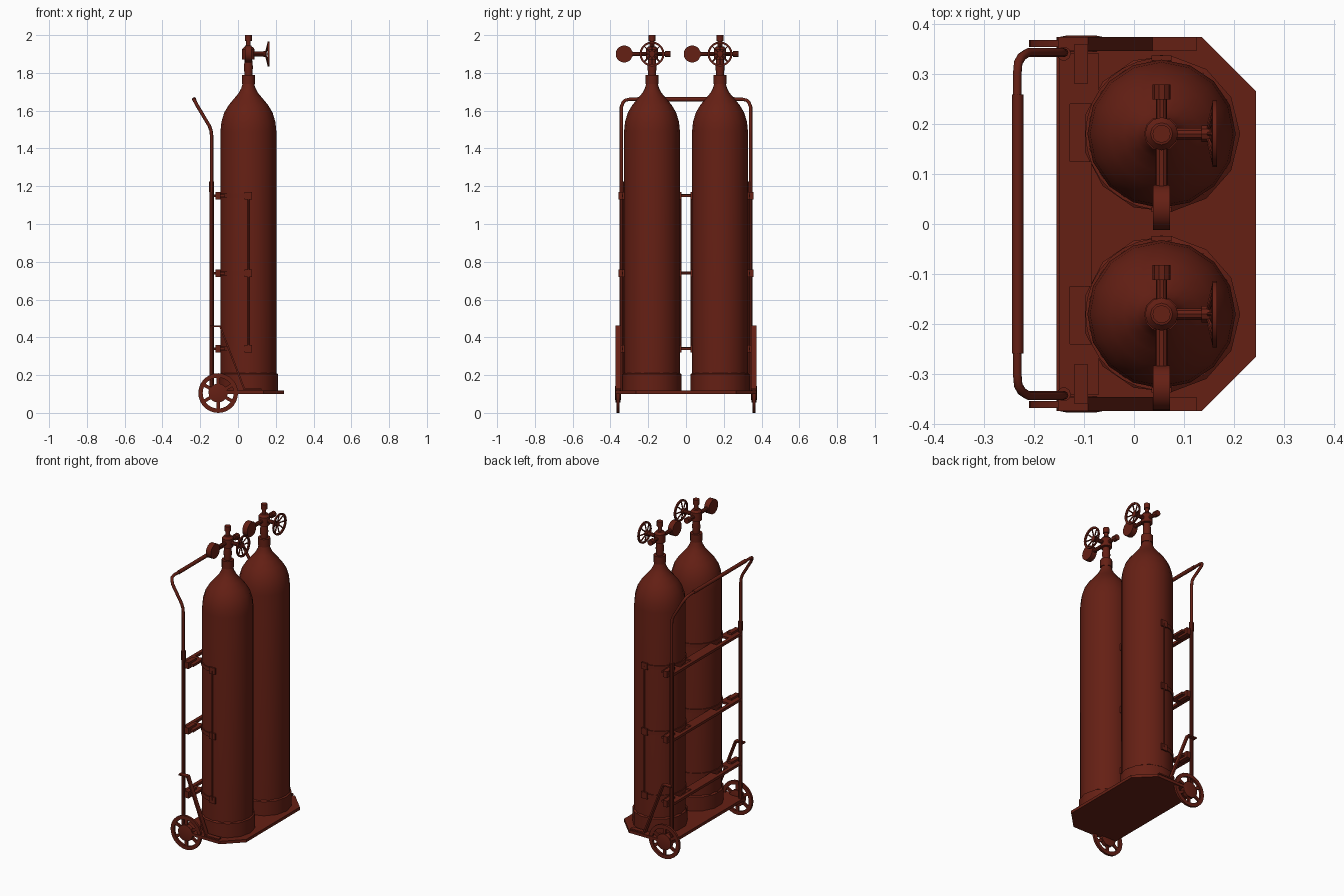
import bpy, bmesh, math
from mathutils import Vector

if "Cube" in bpy.data.objects:
    bpy.data.objects.remove(bpy.data.objects["Cube"])

red = bpy.data.materials.new("dark_red")
red.diffuse_color = (0.13, 0.014, 0.007, 1)
red.use_nodes = True
red.node_tree.nodes["Principled BSDF"].inputs["Base Color"].default_value = red.diffuse_color


def finish(name, bm, smooth=35):
    bmesh.ops.recalc_face_normals(bm, faces=bm.faces)
    me = bpy.data.meshes.new(name)
    bm.to_mesh(me)
    bm.free()
    ob = bpy.data.objects.new(name, me)
    bpy.context.collection.objects.link(ob)
    me.materials.append(red)
    if smooth:
        bpy.ops.object.select_all(action='DESELECT')
        ob.select_set(True)
        bpy.context.view_layer.objects.active = ob
        bpy.ops.object.shade_smooth_by_angle(angle=math.radians(smooth))
    return ob


def lathe(name, profile, origin=(0, 0, 0), axis=(0, 0, 1), n=12, ring=False, arc=None):
    """Spin (radius, height) points about an axis; ring closes the section, arc=(start, end) is partial."""
    bm = bmesh.new()
    q = Vector((0, 0, 1)).rotation_difference(Vector(axis))
    a0, a1 = arc or (0, 2 * math.pi)
    cols = []
    for i in range(n + 1 if arc else n):
        a = a0 + (a1 - a0) * i / n
        cols.append([bm.verts.new(Vector(origin) + q @ Vector((r * math.cos(a), r * math.sin(a), h)))
                     for r, h in profile])
    m = len(profile)
    for i in range(n):
        c, d = cols[i], cols[(i + 1) % len(cols)]
        for j in range(m if ring else m - 1):
            k = (j + 1) % m
            bm.faces.new((c[j], d[j], d[k], c[k]))
    if arc:
        bm.faces.new(cols[0])
        bm.faces.new(cols[-1])
    elif not ring:
        bm.faces.new([c[0] for c in cols])
        bm.faces.new([c[-1] for c in cols])
    return finish(name, bm)


def rod(name, a, b, r, n=10):
    a, b = Vector(a), Vector(b)
    return lathe(name, [(r, 0), (r, (b - a).length)], a, (b - a).normalized(), n)


def prism(name, pts, offset):
    bm = bmesh.new()
    f = bm.faces.new([bm.verts.new(p) for p in pts])
    new = bmesh.ops.extrude_face_region(bm, geom=[f])["geom"]
    bmesh.ops.translate(bm, vec=offset, verts=[v for v in new if isinstance(v, bmesh.types.BMVert)])
    return finish(name, bm, 0)


def box(name, x0, x1, y0, y1, z0, z1):
    return prism(name, [(x0, y0, z0), (x1, y0, z0), (x1, y1, z0), (x0, y1, z0)], (0, 0, z1 - z0))


def tube(name, pts, r):
    cu = bpy.data.curves.new(name, 'CURVE')
    cu.dimensions = '3D'
    cu.bevel_depth, cu.bevel_resolution, cu.use_fill_caps = r, 2, True
    sp = cu.splines.new('POLY')
    sp.points.add(len(pts) - 1)
    for p, c in zip(sp.points, pts):
        p.co = (*c, 1)
    ob = bpy.data.objects.new(name, cu)
    bpy.context.collection.objects.link(ob)
    cu.materials.append(red)
    bpy.ops.object.select_all(action='DESELECT')
    ob.select_set(True)
    bpy.context.view_layer.objects.active = ob
    bpy.ops.object.convert(target='MESH')
    bpy.ops.object.shade_smooth_by_angle(angle=math.radians(50))


# base plate with clipped front corners
prism("base_plate", [(-0.155, -0.373, 0.1), (0.135, -0.373, 0.1), (0.243, -0.265, 0.1),
                     (0.243, 0.265, 0.1), (0.135, 0.373, 0.1), (-0.155, 0.373, 0.1)], (0, 0, 0.018))

CX, VZ = 0.055, 1.9
HEIGHTS = (0.34, 0.74, 1.15)

for cy in (-0.18, 0.18):
    # gas cylinder and foot collar
    lathe("gas_cylinder", [(0.148, 0.115), (0.148, 1.49), (0.143, 1.54), (0.128, 1.59), (0.104, 1.63),
                           (0.075, 1.665), (0.05, 1.695), (0.037, 1.72), (0.03, 1.745)], (CX, cy, 0), n=16)
    lathe("foot_collar", [(0.157, 0.116), (0.157, 0.205), (0.147, 0.212)], (CX, cy, 0), n=13)

    # valve
    lathe("neck_ring", [(0.035, 1.742), (0.035, 1.79)], (CX, cy, 0))
    lathe("valve_stem", [(0.02, 1.785), (0.024, 1.83), (0.02, 1.87), (0.033, 1.872), (0.033, 1.925),
                         (0.022, 1.938), (0.012, 1.94), (0.012, 1.975)], (CX, cy, 0))
    lathe("valve_cap", [(0.018, 1.968), (0.018, 2.0)], (CX, cy, 0))
    rod("outlet_pipe", (CX, cy, VZ), (CX, cy + 0.075, VZ), 0.011)
    rod("outlet_nut", (CX, cy + 0.068, VZ), (CX, cy + 0.098, VZ), 0.018)
    rod("gauge_pipe", (CX, cy, VZ), (CX, cy - 0.108, VZ), 0.012)
    rod("gauge", (CX - 0.017, cy - 0.147, VZ), (CX + 0.017, cy - 0.147, VZ), 0.045, 20)

    # dished hand wheel
    rod("wheel_shaft", (CX, cy, VZ), (0.145, cy, VZ), 0.012)
    rod("hand_wheel_hub", (0.135, cy, VZ), (0.152, cy, VZ), 0.017)
    lathe("hand_wheel_rim", [(0.055, 0.155), (0.066, 0.157), (0.066, 0.166), (0.055, 0.164)],
          (0, cy, VZ), (1, 0, 0), 20, True)
    for i in range(8):
        a = i * math.pi / 4
        rod("hand_wheel_spoke", (0.145, cy, VZ),
            (0.16, cy + 0.06 * math.cos(a), VZ + 0.06 * math.sin(a)), 0.004, 6)

    # cradle: half hoops round the back plus upright strips
    for z in HEIGHTS:
        lathe("cradle_hoop", [(0.146, z - 0.012), (0.152, z - 0.012), (0.152, z + 0.012), (0.146, z + 0.012)],
              (CX, cy, 0), n=16, ring=True, arc=(math.pi * 0.47, math.pi * 1.53))
        for s in (-1, 1):
            box("cradle_clip", CX - 0.02, CX + 0.02, cy + s * 0.151 - 0.005, cy + s * 0.151 + 0.005,
                z - 0.02, z + 0.02)
    for s in (-1, 1):
        rod("cradle_strip", (CX, cy + s * 0.153, 0.34), (CX, cy + s * 0.153, 1.15), 0.005, 6)

# cross bars of the trolley frame
for z in HEIGHTS:
    box("cross_bar", -0.15, -0.128, -0.34, 0.34, z - 0.008, z + 0.008)
    box("centre_tab", -0.135, -0.085, -0.125, 0.125, z - 0.006, z + 0.006)

for s in (-1, 1):
    # uprights, sleeves and mounting tabs
    rod("frame_upright", (-0.14, s * 0.34, 0.11), (-0.14, s * 0.34, 1.2), 0.012)
    rod("frame_sleeve", (-0.14, s * 0.34, 1.17), (-0.14, s * 0.34, 1.225), 0.014)
    for z in HEIGHTS:
        box("side_tab", -0.15, -0.07, s * 0.24, s * 0.34, z - 0.007, z + 0.007)
        box("side_pad", -0.12, -0.092, s * 0.28, s * 0.358, z - 0.02, z + 0.02)

    # bent flat brace
    brace = [(-0.152, 0.455), (-0.098, 0.455), (0.03, 0.122), (0.125, 0.122)]
    outline = brace + [(0.125, 0.13), (0.037, 0.13), (-0.092, 0.463), (-0.152, 0.463)]
    prism("side_brace", [(x, s * 0.345, z) for x, z in outline], (0, s * 0.028, 0))

    # trolley wheel
    w = (-0.105, s * 0.36, 0.105)
    lathe("wheel_rim", [(0.082, -0.007), (0.105, -0.007), (0.105, 0.007), (0.082, 0.007)],
          w, (0, 1, 0), 28, True)
    lathe("wheel_hub", [(0.03, -0.016), (0.05, -0.012), (0.05, 0.012), (0.03, 0.016)], w, (0, 1, 0), 20)
    for i in range(6):
        a = math.pi / 6 + i * math.pi / 3
        d, t = Vector((math.cos(a), 0, math.sin(a))), Vector((-math.sin(a), 0, math.cos(a))) * 0.009
        p = Vector(w) - Vector((0, 0.005, 0))
        prism("wheel_spoke", [p + d * 0.045 - t, p + d * 0.086 - t, p + d * 0.086 + t, p + d * 0.045 + t],
              (0, 0.01, 0))

# push handle: one bent tube with a grip
half = [(-0.14, 0.342, 1.2), (-0.14, 0.342, 1.47), (-0.143, 0.342, 1.495), (-0.152, 0.342, 1.52),
        (-0.212, 0.342, 1.62), (-0.224, 0.334, 1.642), (-0.231, 0.322, 1.655), (-0.233, 0.3, 1.66)]
tube("push_handle", half + [(x, -y, z) for x, y, z in reversed(half)], 0.009)
rod("handle_grip", (-0.232, -0.258, 1.66), (-0.232, 0.258, 1.66), 0.0115, 12)
